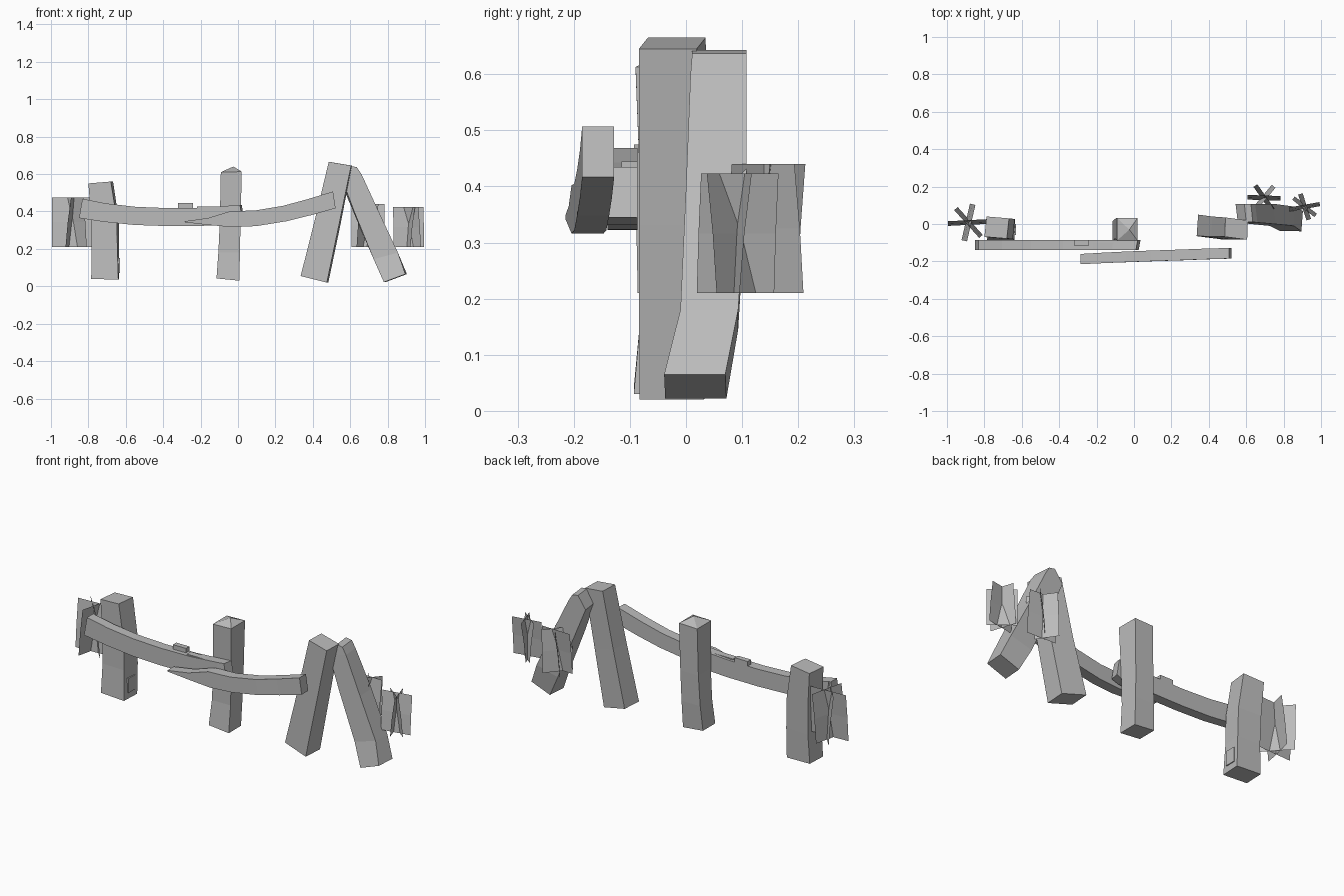
import bpy, bmesh, math
from mathutils import Vector

grey = bpy.data.materials.new("weathered grey")
grey.diffuse_color = (0.5, 0.5, 0.5, 1)


def finish(name, bm):
    bmesh.ops.recalc_face_normals(bm, faces=bm.faces)
    mesh = bpy.data.meshes.new(name)
    bm.to_mesh(mesh)
    bm.free()
    mesh.materials.append(grey)
    obj = bpy.data.objects.new(name, mesh)
    bpy.context.collection.objects.link(obj)
    return obj


def beam(name, rings, apex=None):
    """Loft four-cornered rings: (xa, za, xb, zb, front y, back y, back x shift, b side y shift)."""
    bm = bmesh.new()
    loops = []
    for xa, za, xb, zb, y0, y1, sx, sy in rings:
        pts = [(xa, y0, za), (xb, y0 + sy, zb), (xb + sx, y1 + sy, zb), (xa + sx, y1, za)]
        loops.append([bm.verts.new(p) for p in pts])
    for lo, hi in zip(loops, loops[1:]):
        for i in range(4):
            j = (i + 1) % 4
            bm.faces.new((lo[i], lo[j], hi[j], hi[i]))
    bm.faces.new(loops[0])
    if apex:
        tip = bm.verts.new(apex)
        for i in range(4):
            bm.faces.new((loops[-1][i], loops[-1][(i + 1) % 4], tip))
    else:
        bm.faces.new(loops[-1])
    return finish(name, bm)


def block(name, x0, x1, y0, y1, z0, z1):
    return beam(name, [(x0, z0, x1, z0, y0, y1, 0, 0), (x0, z1, x1, z1, y0, y1, 0, 0)])


def grass(name, cx, cy, z0, z1, blades):
    """Crossed upright sheets, each (angle, length, lean), kinked at mid height."""
    bm = bmesh.new()
    for angle, length, lean in blades:
        a = math.radians(angle)
        along = Vector((math.cos(a), math.sin(a), 0)) * length / 2
        side = Vector((-math.sin(a), math.cos(a), 0)) * lean
        rows = []
        for t, s in ((0, -0.5), (0.5, -0.1), (1, 0.5)):
            mid = Vector((cx, cy, z0 + (z1 - z0) * t)) + side * s
            rows.append([bm.verts.new(mid - along), bm.verts.new(mid + along)])
        for lo, hi in zip(rows, rows[1:]):
            bm.faces.new((lo[0], lo[1], hi[1], hi[0]))
    return finish(name, bm)


# Posts, from the ground up
beam("left_post", [
    (-0.785, 0.04, -0.64, 0.035, -0.085, 0.025, 0.005, -0.005),
    (-0.782, 0.20, -0.645, 0.20, -0.075, 0.03, 0.01, -0.005),
    (-0.785, 0.36, -0.648, 0.36, -0.072, 0.035, 0.01, -0.008),
    (-0.80, 0.55, -0.68, 0.56, -0.068, 0.04, 0.012, -0.01)])
beam("middle_post", [
    (-0.115, 0.042, 0.008, 0.03, -0.093, 0.015, 0, 0),
    (-0.105, 0.18, 0.01, 0.18, -0.08, 0.025, 0, 0),
    (-0.097, 0.35, 0.014, 0.35, -0.08, 0.03, 0, 0),
    (-0.092, 0.61, 0.02, 0.613, -0.09, 0.033, 0, 0)], apex=(-0.025, -0.03, 0.64))
beam("leaning_post", [
    (0.335, 0.055, 0.475, 0.02, -0.065, 0.05, 0.008, -0.018),
    (0.412, 0.36, 0.54, 0.33, -0.066, 0.04, 0.008, -0.018),
    (0.485, 0.665, 0.605, 0.645, -0.068, 0.035, 0.004, -0.016)])
beam("fallen_post", [
    (0.78, 0.022, 0.895, 0.065, -0.037, 0.072, 0.008, -0.002),
    (0.725, 0.145, 0.855, 0.18, -0.01, 0.093, 0, 0),
    (0.625, 0.39, 0.752, 0.40, 0.0, 0.108, -0.005, 0),
    (0.555, 0.575, 0.66, 0.60, 0.008, 0.108, -0.012, 0),
    (0.60, 0.643, 0.635, 0.637, 0.011, 0.108, -0.01, 0)])

# Sagging rails, left to right
beam("left_rail", [
    (-0.832, 0.468, -0.85, 0.365, -0.14, -0.086, 0, 0),
    (-0.705, 0.443, -0.72, 0.345, -0.14, -0.086, 0, 0),
    (-0.55, 0.425, -0.555, 0.328, -0.14, -0.086, 0, 0),
    (-0.38, 0.418, -0.38, 0.322, -0.14, -0.086, 0, 0),
    (-0.20, 0.42, -0.20, 0.323, -0.14, -0.086, 0, 0),
    (-0.03, 0.432, -0.02, 0.332, -0.14, -0.086, 0.03, 0),
    (0.01, 0.435, 0.025, 0.345, -0.138, -0.086, 0.01, 0)])
beam("right_rail", [
    (-0.285, 0.348, -0.283, 0.342, -0.215, -0.16, 0, 0),
    (-0.16, 0.365, -0.16, 0.328, -0.209, -0.153, 0, 0),
    (-0.04, 0.402, -0.03, 0.316, -0.204, -0.147, 0, 0),
    (0.09, 0.405, 0.10, 0.322, -0.199, -0.142, 0, 0),
    (0.24, 0.43, 0.26, 0.348, -0.194, -0.137, 0, 0),
    (0.37, 0.465, 0.39, 0.38, -0.189, -0.132, 0, 0),
    (0.508, 0.507, 0.522, 0.417, -0.185, -0.128, 0, 0)])

# Splinters and chips
block("rail_stub", -0.32, -0.24, -0.115, -0.086, 0.41, 0.444)
block("rail_splinter", -0.22, -0.06, -0.135, -0.10, 0.41, 0.426)
block("post_chip", -0.65, -0.632, -0.06, 0.0, 0.07, 0.15)

# Crossed grass sheets
grass("left_grass", -0.885, 0.008, 0.21, 0.475,
      [(3, 0.22, 0.025), (-48, 0.2, -0.025), (77, 0.2, -0.03)])
grass("back_grass", 0.695, 0.14, 0.21, 0.44,
      [(-55, 0.16, 0.025), (50, 0.16, -0.025), (-2, 0.175, 0.025)])
grass("right_grass", 0.912, 0.092, 0.21, 0.423,
      [(10, 0.165, 0.022), (-38, 0.15, -0.022), (-72, 0.145, 0.025)])
